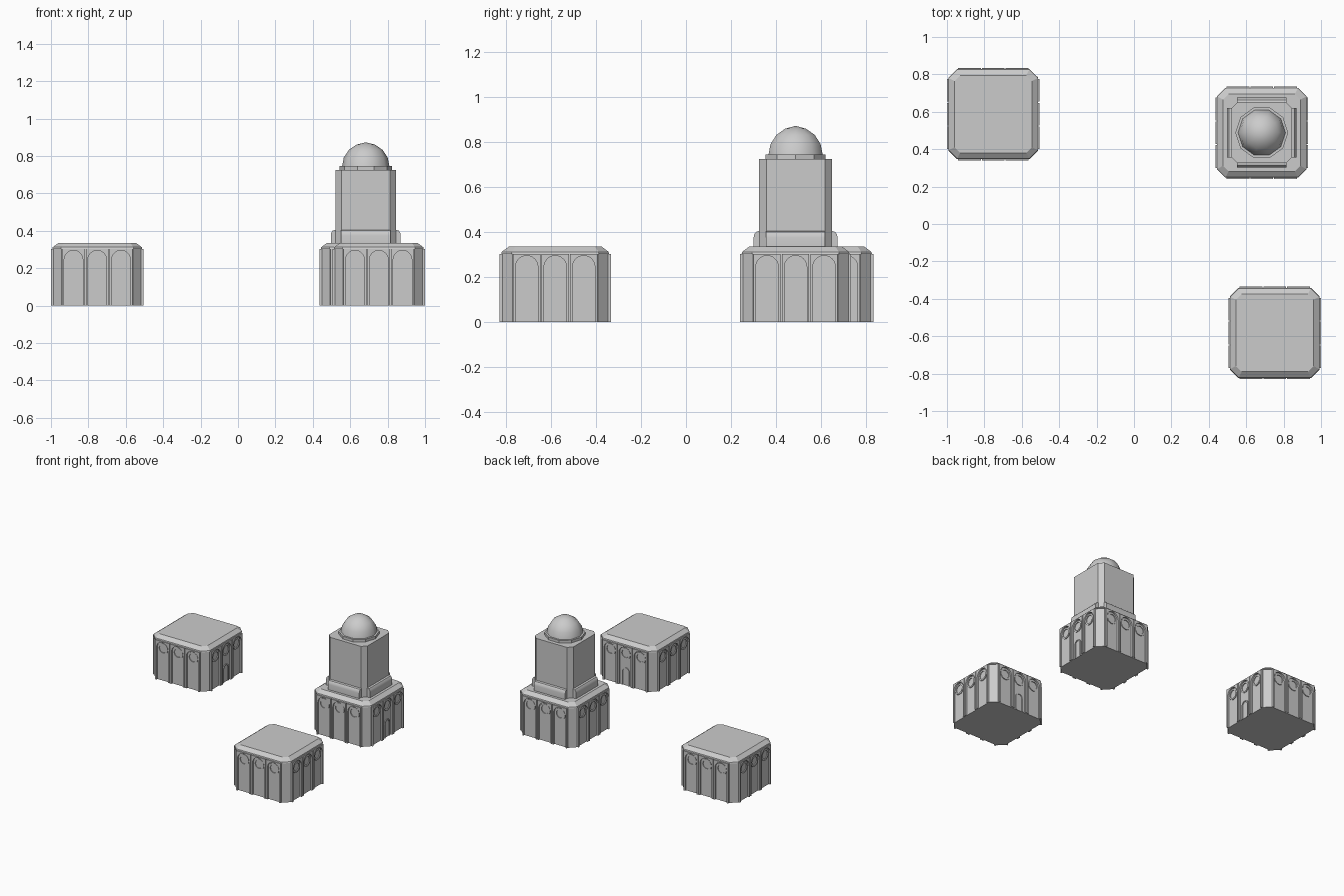
import bpy, bmesh
from math import sin, cos, pi
from mathutils import Matrix

if "Cube" in bpy.data.objects:
    bpy.data.objects.remove(bpy.data.objects["Cube"])


def finish(name, bm, loc, smooth=None):
    bmesh.ops.recalc_face_normals(bm, faces=bm.faces)
    me = bpy.data.meshes.new(name)
    bm.to_mesh(me)
    bm.free()
    ob = bpy.data.objects.new(name, me)
    ob.location = loc
    bpy.context.collection.objects.link(ob)
    if smooth:
        bpy.ops.object.select_all(action='DESELECT')
        ob.select_set(True)
        bpy.context.view_layer.objects.active = ob
        bpy.ops.object.shade_smooth_by_angle(angle=smooth)
    return ob


def octagon(h, c):
    """Square of half width h with corners cut by c."""
    k = h - c
    return [(k, -h), (h, -k), (h, k), (k, h), (-k, h), (-h, k), (-h, -k), (-k, -h)]


def ngon(r, n):
    return [(r * cos(2 * pi * i / n), r * sin(2 * pi * i / n)) for i in range(n)]


def loft(bm, rings):
    """Skin a stack of (outline, z) rings and cap both ends."""
    rows = [[bm.verts.new((x, y, z)) for x, y in pts] for pts, z in rings]
    for a, b in zip(rows, rows[1:]):
        for i in range(len(a)):
            j = (i + 1) % len(a)
            bm.faces.new((a[i], a[j], b[j], b[i]))
    bm.faces.new(rows[0])
    bm.faces.new(rows[-1])


def plate(bm, pts, d0, d1, side):
    """Extrude an upright outline (u, z) from depth d0 to d1 on one side."""
    rot = Matrix.Rotation(side * pi / 2, 4, 'Z')
    a, b = [[bm.verts.new(rot @ Matrix.Translation((u, -d, z)).translation)
             for u, z in pts] for d in (d0, d1)]
    n = len(pts)
    for i in range(n):
        bm.faces.new((a[i], a[(i + 1) % n], b[(i + 1) % n], b[i]))
    bm.faces.new(a)
    bm.faces.new(b)


def arc(u, z, r, n, total=pi):
    return [(u - r * cos(total * i / n), z + r * sin(total * i / n)) for i in range(n + 1)]


def arch_band(u, z, r_in, r_out, n=10):
    """Upside-down U outline standing on the ground."""
    return ([(u - r_in, 0)] + arc(u, z, r_in, n) + [(u + r_in, 0), (u + r_out, 0)]
            + arc(u, z, r_out, n)[::-1] + [(u - r_out, 0)])


def block(name, loc, door_side):
    # chamfered body
    bm = bmesh.new()
    loft(bm, [(octagon(.235, .045), 0), (octagon(.235, .045), .305)])
    finish(name + "_body", bm, loc)
    # sloped roof
    bm = bmesh.new()
    loft(bm, [(octagon(.24, .045), .303), (octagon(.238, .045), .312), (octagon(.207, .03), .335)])
    finish(name + "_roof", bm, loc)
    # arched bays, three per side
    frames, windows = bmesh.new(), bmesh.new()
    for side in range(4):
        for u in (-.127, 0, .127):
            w, r = .0605, .05
            pts = ([(u - w, 0), (u - r, 0)] + arc(u, .245, r, 12)
                   + [(u + r, 0), (u + w, 0), (u + w, .303), (u - w, .303)])
            plate(frames, pts, .232, .2475, side)
            # round window rim, made of two half rings
            for s in (1, -1):
                rim = [(u + a - u, .245 + s * (z - .245)) for a, z in
                       arc(u, .245, .043, 8) + arc(u, .245, .031, 8)[::-1]]
                plate(windows, rim, .232, .241, side)
    finish(name + "_arched_bays", frames, loc)
    finish(name + "_window_rims", windows, loc)
    # door surround
    bm = bmesh.new()
    plate(bm, arch_band(0, .105, .024, .032), .232, .241, door_side)
    finish(name + "_door_surround", bm, loc)


TOWER = (.683, .488, 0)
block("west_block", (-.7525, .5875, 0), 1)
block("tower_base", TOWER, 1)
block("south_block", (.7525, -.5825, 0), 2)

# tower shaft
bm = bmesh.new()
loft(bm, [(octagon(.163, .033), .33), (octagon(.163, .033), .725)])
finish("tower_shaft", bm, TOWER)

# rounded plinth bars around the shaft foot
bm = bmesh.new()
profile = [(.15, .33), (.187, .33), (.187, .375), (.184, .39), (.176, .401), (.163, .405), (.15, .405)]
for side in range(4):
    rot = Matrix.Rotation(side * pi / 2, 4, 'Z')
    a, b = [[bm.verts.new(rot @ Matrix.Translation((x, -d, z)).translation)
             for d, z in profile] for x in (-.132, .132)]
    for i in range(len(profile)):
        j = (i + 1) % len(profile)
        bm.faces.new((a[i], a[j], b[j], b[i]))
    bm.faces.new(a)
    bm.faces.new(b)
finish("plinth_bars", bm, TOWER, smooth=.6)

# dome ring
bm = bmesh.new()
loft(bm, [(ngon(.141, 10), .72), (ngon(.141, 10), .745)])
finish("dome_ring", bm, TOWER)

# dome
bm = bmesh.new()
R = .127
rings = [(ngon(R * cos(t * pi / 8), 10), .743 + R * sin(t * pi / 8)) for t in range(4)]
loft(bm, rings)
top = max(bm.faces, key=lambda f: f.calc_center_median().z)
tip = bmesh.ops.poke(bm, faces=[top])["verts"][0]
tip.co.z = .873
finish("dome", bm, TOWER, smooth=.9)
